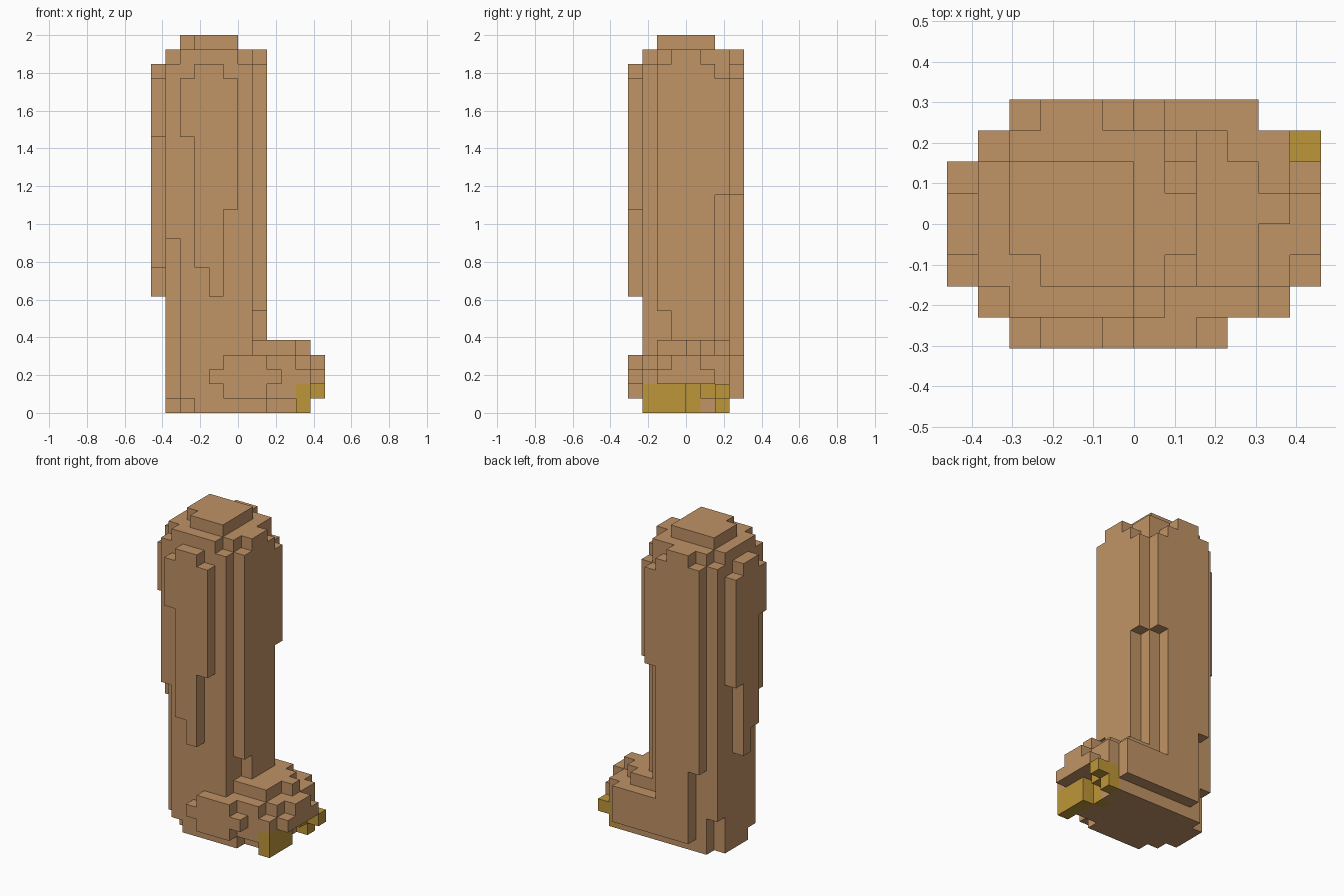
import bpy
import bmesh
from mathutils import Vector

UNIT = 2 / 26                      # edge of one block
ORIGIN = Vector((-6 * UNIT, -4 * UNIT, 0))

cube = bpy.data.objects.get("Cube")
if cube:
    bpy.data.objects.remove(cube, do_unlink=True)


def make_material(name, colour):
    mat = bpy.data.materials.new(name)
    mat.use_nodes = True
    mat.diffuse_color = colour
    mat.node_tree.nodes["Principled BSDF"].inputs["Base Color"].default_value = colour
    return mat


def box(x, y, z):
    """Set of block cells filling the half-open ranges x, y and z."""
    return {(i, j, k) for i in range(*x) for j in range(*y) for k in range(*z)}


def build(name, cells, solid, mat):
    """Skin the cells, leaving out faces that touch any solid neighbour."""
    bm = bmesh.new()
    corners = {}

    def corner(point):
        key = tuple(point)
        if key not in corners:
            corners[key] = bm.verts.new(ORIGIN + Vector(point) * UNIT)
        return corners[key]

    for cell in sorted(cells):
        for axis in range(3):
            for side in (0, 1):
                near = list(cell)
                near[axis] += 2 * side - 1
                if tuple(near) in solid:
                    continue
                base = list(cell)
                base[axis] += side
                u, v = (axis + 1) % 3, (axis + 2) % 3
                loop = []
                for du, dv in ((0, 0), (1, 0), (1, 1), (0, 1)):
                    point = list(base)
                    point[u] += du
                    point[v] += dv
                    loop.append(corner(point))
                bm.faces.new(loop if side else loop[::-1])

    # merge the flat regions into single faces
    bmesh.ops.dissolve_limit(bm, angle_limit=0.01, verts=bm.verts, edges=bm.edges)
    mesh = bpy.data.meshes.new(name)
    bm.to_mesh(mesh)
    bm.free()
    mesh.materials.append(mat)
    obj = bpy.data.objects.new(name, mesh)
    bpy.context.collection.objects.link(obj)


# leg core, with a rounded top
leg = box((2, 7), (1, 7), (1, 24))
leg |= box((2, 6), (1, 7), (24, 25)) | box((6, 7), (2, 7), (24, 25))
leg |= box((1, 2), (2, 6), (1, 25))
leg |= box((2, 6), (2, 6), (25, 26)) - {(2, 2, 25)}

# outer corner columns
leg |= box((1, 2), (1, 2), (12, 24))
leg |= box((1, 2), (6, 7), (3, 24))

# inner side, above the foot
leg |= box((7, 8), (3, 5), (5, 25))
leg |= box((7, 8), (2, 3), (7, 24))
leg |= box((7, 8), (5, 6), (5, 24))
leg |= box((7, 8), (6, 7), (15, 23))

# back ridge
leg |= box((3, 5), (7, 8), (1, 25))
leg |= box((5, 6), (7, 8), (1, 24))
leg |= box((2, 3), (7, 8), (7, 24))
leg |= box((6, 7), (7, 8), (15, 23))

# the same raised muscle on the front and on the outer side
for step, (low, high) in enumerate(((19, 23), (10, 24), (8, 24), (14, 23))):
    at = (2 + step, 3 + step)
    leg |= box(at, (0, 1), (low, high))
    leg |= box((0, 1), at, (low, high))

# sole, narrowing to the heel
foot = box((1, 2), (3, 6), (0, 1)) | box((2, 3), (2, 7), (0, 1))
foot |= box((3, 8), (1, 7), (0, 1)) | box((8, 10), (2, 7), (0, 1))

# foot body and stepped instep
foot |= box((7, 10), (1, 7), (1, 4))
foot |= box((6, 10), (7, 8), (1, 4))
foot |= box((7, 9), (2, 7), (4, 5))
foot |= box((9, 10), (2, 6), (4, 5))
foot |= {(10, 4, 4)}

# ankle bulge on the front
foot |= box((5, 8), (0, 1), (1, 4)) | box((4, 9), (0, 1), (2, 3))

# toe tips
foot |= box((10, 11), (1, 2), (2, 3))
foot |= box((10, 11), (2, 7), (2, 4))
foot |= box((11, 12), (2, 6), (2, 3))
foot |= box((11, 12), (3, 5), (3, 4))

# toenails
nails = box((10, 11), (1, 4), (0, 2)) | box((9, 10), (4, 5), (0, 2))
nails |= {(10, 5, 1), (11, 6, 1)} | box((10, 11), (6, 7), (0, 2))

foot -= nails
leg -= foot | nails
solid = leg | foot | nails

skin = make_material("tan skin", (0.527, 0.292, 0.133, 1))
gold = make_material("ochre nail", (0.515, 0.305, 0.04, 1))

build("leg", leg, solid, skin)
build("foot", foot, solid, skin)
build("toenails", nails, solid, gold)
